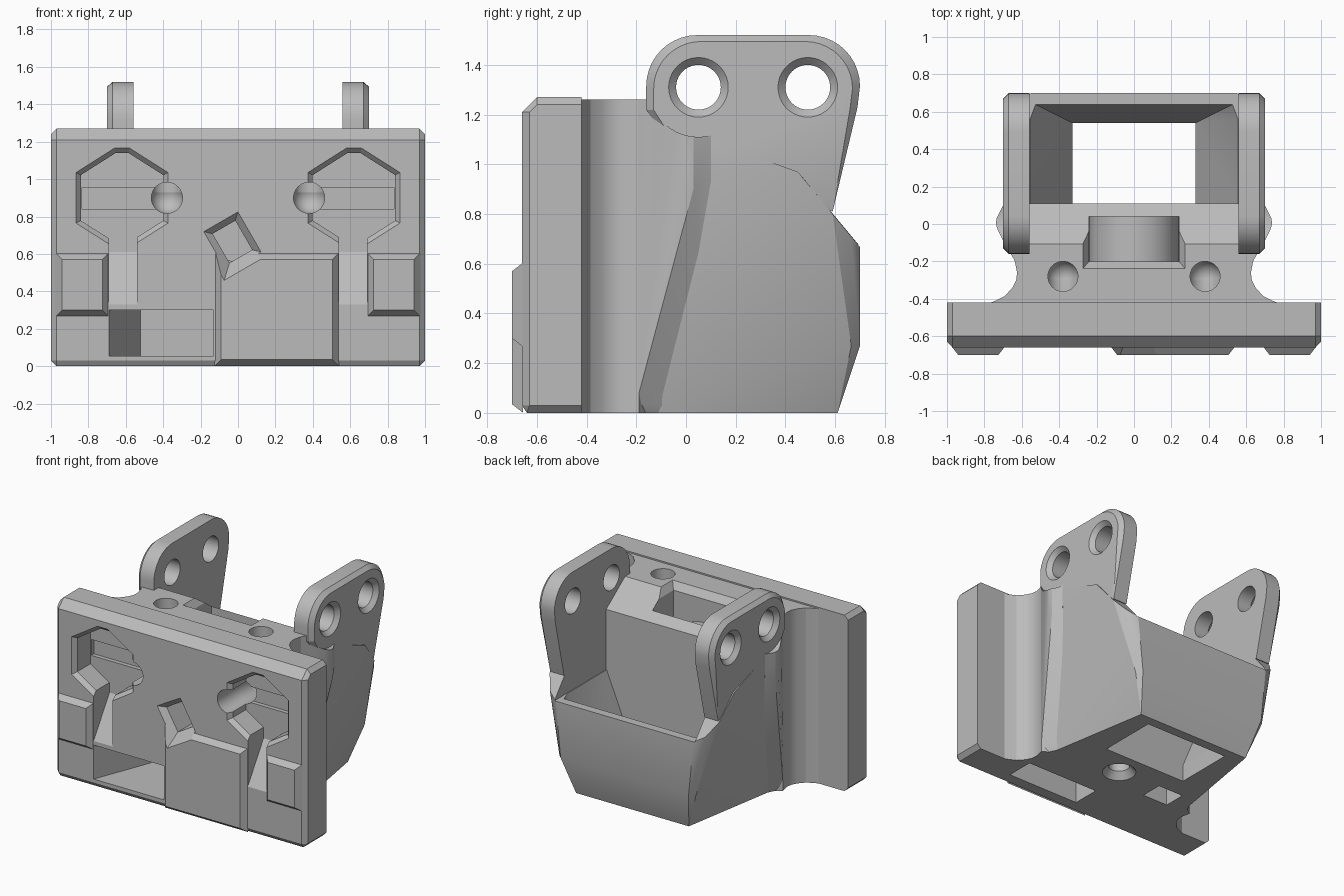
import bpy, bmesh
from math import sin, cos, pi, radians
from mathutils import Matrix, Vector

cube = bpy.data.objects.get("Cube")
if cube:
    bpy.data.objects.remove(cube)

grey = bpy.data.materials.new("plain grey")
grey.use_nodes = True
grey.diffuse_color = (0.5, 0.5, 0.5, 1)
grey.node_tree.nodes["Principled BSDF"].inputs["Base Color"].default_value = (0.5, 0.5, 0.5, 1)


def finish(name, bm):
    bmesh.ops.recalc_face_normals(bm, faces=bm.faces)
    mesh = bpy.data.meshes.new(name)
    bm.to_mesh(mesh)
    bm.free()
    mesh.materials.append(grey)
    ob = bpy.data.objects.new(name, mesh)
    bpy.context.collection.objects.link(ob)
    return ob


def hull(name, pts):
    """Convex solid around points."""
    bm = bmesh.new()
    for p in pts:
        bm.verts.new(p)
    bmesh.ops.convex_hull(bm, input=bm.verts)
    bmesh.ops.delete(bm, geom=[v for v in bm.verts if not v.link_faces], context='VERTS')
    bmesh.ops.dissolve_limit(bm, angle_limit=0.01, verts=bm.verts, edges=bm.edges)
    return finish(name, bm)


def mirrored(pts):
    return [(s * x, y, z) for x, y, z in pts for s in (-1, 1)]


def box(name, x, y, z):
    return hull(name, [(a, b, c) for a in x for b in y for c in z])


def cylinder(name, start, end, r1, r2=None, n=40):
    a, b = Vector(start), Vector(end)
    bm = bmesh.new()
    turn = (b - a).to_track_quat('Z', 'Y').to_matrix().to_4x4()
    bmesh.ops.create_cone(bm, cap_ends=True, segments=n, radius1=r1,
                          radius2=r1 if r2 is None else r2, depth=(b - a).length,
                          matrix=Matrix.Translation((a + b) / 2) @ turn)
    return finish(name, bm)


def ball(name, centre, r):
    bm = bmesh.new()
    bmesh.ops.create_uvsphere(bm, u_segments=32, v_segments=17, radius=r,
                              matrix=Matrix.Translation(centre))
    return finish(name, bm)


def cut(cutter, *targets):
    for ob in targets:
        mod = ob.modifiers.new("cut", 'BOOLEAN')
        mod.operation, mod.solver, mod.object = 'DIFFERENCE', 'EXACT', cutter
        bpy.context.view_layer.objects.active = ob
        bpy.ops.object.modifier_apply(modifier=mod.name)
    bpy.data.objects.remove(cutter)


# Front plate with chamfered rim
plate = hull("front_plate", mirrored([
    (.97, -.66, .03), (.97, -.66, 1.21), (1, -.63, .03), (1, -.63, 1.21),
    (.97, -.60, 1.27), (.97, -.42, 1.27), (1, -.60, 1.24), (1, -.42, 1.24),
    (1, -.42, .03), (.97, -.64, 0), (.97, -.42, 0)]))


# Raised pads with sloped edges
def pad(name, x0, x1, z0, z1, c=.035):
    return hull(name, [(x, -.655, z) for x in (x0, x1) for z in (z0, z1)] +
                [(x, -.70, z) for x in (x0 + c, x1 - c) for z in (z0 + c, z1 - c)])


centre_pad = pad("centre_pad", -.125, .54, 0, .605)
pad("right_pad", -.975, -.69, .265, .605)
pad("left_pad", .69, .975, .265, .605)

# Neck block with concave sides
side = [(.79, -.43), (.74, -.41), (.69, -.385), (.65, -.34), (.63, -.30), (.625, -.26),
        (.635, -.21), (.64, -.19), (.53, -.12), (.45, .0), (.45, .11)]
bm = bmesh.new()
outline = side + [(-x, y) for x, y in reversed(side)]
face = bm.faces.new([bm.verts.new((x, y, 0)) for x, y in outline])
up = bmesh.ops.extrude_face_region(bm, geom=[face])["geom"]
bmesh.ops.translate(bm, vec=(0, 0, 1.26), verts=[v for v in up if isinstance(v, bmesh.types.BMVert)])
neck = finish("neck_block", bm)

# Wall between the lugs, sloping towards the hopper
wall = box("front_wall", (-.565, .565), (-.16, .11), (.4, 1.26))
cut(hull("slope_cutter", [(x, y, z) for x in (-.9, .9) for y, z in
    [(-.12, 1.27), (.13, 1.09), (.13, 1.5), (-.12, 1.5)]]), neck, wall)

# Rounded shoulders where the neck meets the hopper
for s, name in ((1, "left_shoulder"), (-1, "right_shoulder")):
    shoulder = hull(name, [(s * x, y, z) for x, y, z in [
        (.635, -.20, 1.26), (.665, -.15, 1.26), (.705, -.08, 1.2), (.73, -.03, 1.18),
        (.738, 0, 1.18), (.735, .03, 1.16), (.70, .1, 1.13), (.738, 0, .95), (.735, .03, .9),
        (.70, .1, .95), (.47, .1, 0), (.54, -.13, 0), (.60, -.17, 0), (.635, -.20, .04),
        (.57, -.14, 1.26), (.57, .1, 1.1), (.55, -.12, 0)]])
    cut(cylinder("bolt_clearance", (s * .70, .05, 1.31), (s * .9, .05, 1.31), .2), shoulder)

# Rear hopper shell
hopper = hull("hopper", mirrored([
    (.58, -.16, 0), (.47, .1, 0), (.45, .61, 0), (.51, .70, .27), (.545, .665, .27),
    (.55, .70, .67), (.62, .665, .71), (.675, .59, .80), (.70, .45, .97), (.62, -.17, 1.1),
    (.70, -.05, .97), (.70, .09, 1.1), (.69, -.07, 1.12)]))
cut(box("opening_cutter", (-.56, .56), (.11, 1), (.67, 2)), hopper)
cut(hull("funnel_cutter", mirrored([
    (.56, .11, .68), (.56, .56, .68), (.53, .64, .68), (.33, .11, .12), (.33, .54, .12)])), hopper)
cut(box("outlet_cutter", (-.33, .33), (.11, .54), (-.1, .2)), hopper)

# Lugs with two countersunk holes each
arcs = [(y + .205 * cos(a), 1.315 + .205 * sin(a)) for y, a0 in ((.495, 0), (.045, pi / 2))
        for a in [a0 + pi / 2 * i / 10 for i in range(11)]]
lug_outline = arcs + [(-.16, 1.22), (-.1, 1.14), (0, .97), (.45, .94), (.59, .81), (.69, 1.23)]
for s, name in ((1, "left_lug"), (-1, "right_lug")):
    pts = [(s * x, y, z) for x in (.56, .67) for y, z in lug_outline]
    pts += [(s * (.70 if z > .96 else .68), .27 + (y - .27) * .93, 1.2 + (z - 1.2) * .92)
            for y, z in lug_outline]
    lug = hull(name, pts)
    for y in (.05, .49):
        cut(cylinder("hole", (s * .5, y, 1.31), (s * .8, y, 1.31), .09), lug)
        cut(cylinder("sink", (s * .66, y, 1.31), (s * .71, y, 1.31), .08, .13, 36), lug)

# Key-shaped pockets and screw channels, both sides
for s in (1, -1):
    def hexagon(k, y):
        return [(s * .62 + k * x, y, .9 + k * z) for x, z in
                [(-.04, .265), (.04, .265), (.245, .135), (.245, -.135),
                 (.04, -.265), (-.04, -.265), (-.245, -.135), (-.245, .135)]]
    cut(hull("pocket", hexagon(.9, -.7) + hexagon(.9, -.48)), plate)
    cut(hull("pocket_rim", hexagon(1.02, -.665) + hexagon(.9, -.63)), plate)
    cut(box("groove", (s * .40, s * .835), (-.6, -.45), (.84, .955)), plate)
    cut(hull("ramp_slot", [(s * x, y, z) for x in (.54, .69) for y, z in
        [(-.8, .33), (-.66, .33), (-.48, .61), (-.48, .8), (-.8, .8)]]), plate)
    # Curved channel: front bore, round elbow, top bore
    cut(cylinder("bore", (s * .38, -.8, .9), (s * .38, -.28, .9), .083), plate, neck)
    cut(ball("elbow", (s * .38, -.28, .9), .085), neck)
    cut(cylinder("top_bore", (s * .38, -.28, .9), (s * .38, -.28, 1.4), .08), neck)

# Lower front window and underside pockets
cut(hull("window", [(x, y, z) for z in (.055, .3) for x, y in
    [(-.69, -.8), (-.69, -.66), (-.52, -.22), (-.13, -.22), (-.13, -.8)]]), plate, neck)
cut(box("underside_slot", (.03, .6), (-.56, -.36), (-.1, .25)), plate, neck)
cut(box("underside_pocket", (-.45, -.25), (-.20, -.04), (-.1, .2)), neck, hopper)

# Central well with round trough and drain
core = (neck, wall, hopper)
cut(box("well", (-.24, .24), (-.20, .04), (.8, 1.5)), *core)
cut(hull("well_rim", [(x, y, 1.27) for x in (-.28, .28) for y in (-.245, .04)] +
         [(x, y, 1.21) for x in (-.24, .24) for y in (-.2, .04)]), neck, wall)
cut(cylinder("trough", (0, -.20, .8), (0, .04, .8), .24), *core)
cut(cylinder("drain", (.07, -.07, -.1), (.07, -.07, .9), .07), *core)
cut(cylinder("drain_sink", (.07, -.07, -.01), (.07, -.07, .06), .12, .06, 36), neck, hopper)


# Tilted square channel in the front
def tilted(w, h, y):
    turn = Matrix.Rotation(radians(-30), 3, 'Y')
    return [turn @ Vector((a * w, 0, b * h)) + Vector((-.03, y, .665))
            for a in (-1, 1) for b in (-1, 1)]


cut(hull("channel", tilted(.07, .09, -.8) + tilted(.07, .09, -.19)), plate, centre_pad, neck)
cut(hull("channel_rim", tilted(.15, .165, -.71) + tilted(.07, .09, -.62)), plate, centre_pad)

# Smooth the round surfaces, keep edges crisp
bpy.ops.object.select_all(action='DESELECT')
for ob in bpy.context.scene.objects:
    if ob.type == 'MESH' and grey.name in ob.data.materials:
        ob.select_set(True)
        bpy.context.view_layer.objects.active = ob
bpy.ops.object.shade_smooth_by_angle(angle=radians(20))
